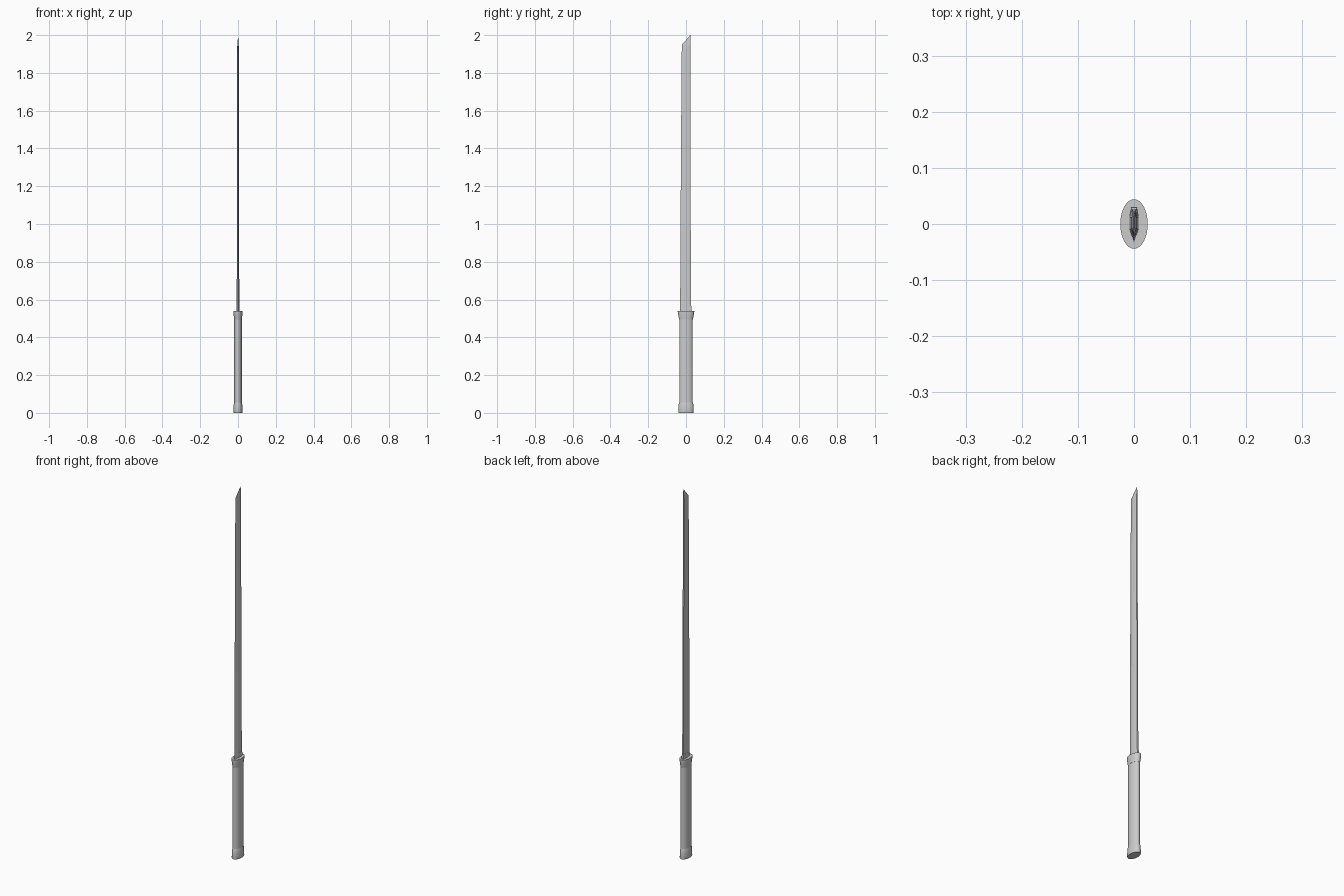
import bpy, bmesh, math

if "Cube" in bpy.data.objects:
    bpy.data.objects.remove(bpy.data.objects["Cube"])


def loft(name, rings, smooth=False):
    """Skin a stack of equal-length closed rings and cap both ends."""
    bm = bmesh.new()
    loops = [[bm.verts.new(p) for p in r] for r in rings]
    n = len(loops[0])
    for a, b in zip(loops, loops[1:]):
        for i in range(n):
            j = (i + 1) % n
            bm.faces.new((a[i], a[j], b[j], b[i]))
    bm.faces.new(loops[0][::-1])
    bm.faces.new(loops[-1])
    bmesh.ops.recalc_face_normals(bm, faces=bm.faces)
    me = bpy.data.meshes.new(name)
    bm.to_mesh(me)
    bm.free()
    ob = bpy.data.objects.new(name, me)
    bpy.context.collection.objects.link(ob)
    if smooth:
        bpy.ops.object.select_all(action='DESELECT')
        bpy.context.view_layer.objects.active = ob
        ob.select_set(True)
        bpy.ops.object.shade_smooth_by_angle(angle=math.radians(35))
    return ob


def oval(rx, ry, z, n=32):
    return [(rx * math.cos(2 * math.pi * i / n),
             ry * math.sin(2 * math.pi * i / n), z) for i in range(n)]


def oval_part(name, profile):
    return loft(name, [oval(*p) for p in profile], True)


# Oval grip with flared pommel and collar
oval_part("pommel", [(0.0235, 0.040, 0), (0.0245, 0.041, 0.004),
                     (0.0235, 0.040, 0.04), (0.0205, 0.036, 0.055)])
oval_part("grip", [(0.020, 0.0355, 0.045), (0.020, 0.0355, 0.51)])
oval_part("collar", [(0.0205, 0.036, 0.495), (0.0225, 0.040, 0.512),
                     (0.0245, 0.044, 0.536), (0.0245, 0.044, 0.54)])


# Blade section: sharp edge at -y, flat sides, narrowed spine at +y
def section(edge, back, t, z, slope=0.0):
    w = back - edge
    half = [(t, edge + 0.36 * w), (t, edge + 0.76 * w), (0.6 * t, back)]
    pts = [(0, edge)] + half + [(-x, y) for x, y in reversed(half)]
    return [(x, y, z + slope * (y - edge) / w) for x, y in pts]


# Blade, tapering to a slanted tip
loft("blade", [section(-0.031, 0.027, 0.0070, 0.53),
               section(-0.029, 0.025, 0.0060, 1.0),
               section(-0.025, 0.023, 0.0048, 1.6),
               section(-0.023, 0.0225, 0.0042, 1.90, 0.05),
               section(-0.021, 0.0225, 0.0005, 1.95, 0.05)])

# Fitted sleeve at the foot of the blade
loft("blade_sleeve", [section(-0.033, 0.031, 0.0080, 0.53),
                      section(-0.0315, 0.0295, 0.0075, 0.565)])
